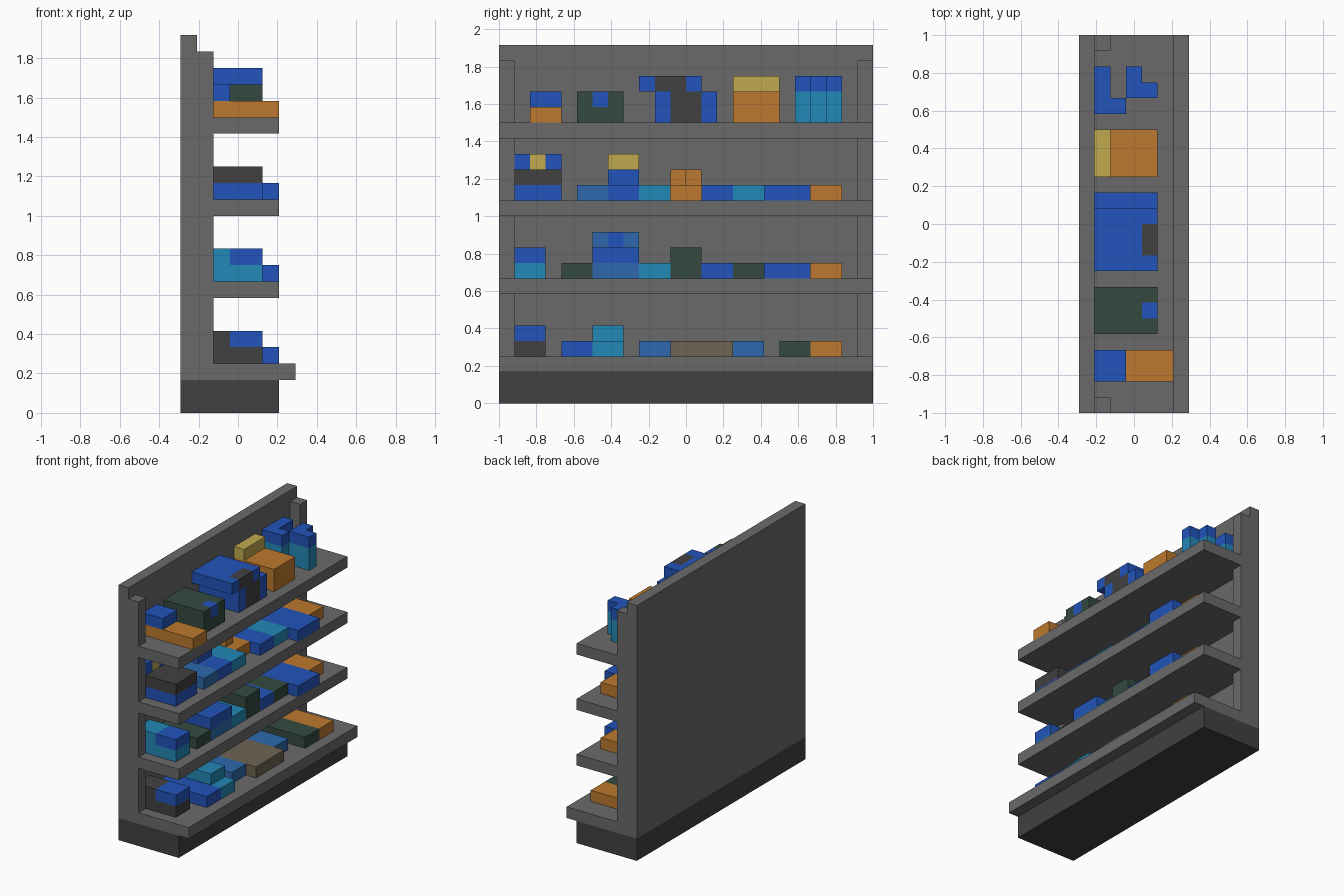
import bpy

cube = bpy.data.objects.get("Cube")
if cube:
    bpy.data.objects.remove(cube)

UNIT = 1 / 12          # every part sits on one block grid
DEPTH, LENGTH = 7, 24


def linear(c):
    c /= 255
    return c / 12.92 if c <= 0.04045 else ((c + 0.055) / 1.055) ** 2.4


def material(name, *rgb):
    mat = bpy.data.materials.new(name)
    colour = [linear(c) for c in rgb] + [1]
    mat.diffuse_color = colour
    mat.use_nodes = True
    for node in mat.node_tree.nodes:
        if node.type == 'BSDF_PRINCIPLED':
            node.inputs["Base Color"].default_value = colour
    return mat


grey = material("shelf grey", 106, 106, 106)
dark = material("charcoal", 65, 65, 65)
blue = material("royal blue", 34, 84, 187)
cyan = material("cyan", 34, 137, 183)
sky = material("soft blue", 45, 105, 172)
orange = material("orange", 188, 121, 46)
yellow = material("mustard", 192, 170, 78)
green = material("deep green", 51, 74, 63)
brown = material("taupe", 110, 100, 82)


def box(name, mat, x, y, z):
    """Block from (start, end) pairs in grid units."""
    lows = [(x[0] - DEPTH / 2), (y[0] - LENGTH / 2), z[0]]
    size = [b - a for a, b in (x, y, z)]
    corners = [[(lo + s * bit) * UNIT for lo, s, bit in zip(lows, size, (i & 1, i >> 1 & 1, i >> 2))]
               for i in range(8)]
    faces = [(0, 2, 3, 1), (4, 5, 7, 6), (0, 1, 5, 4), (2, 6, 7, 3), (0, 4, 6, 2), (1, 3, 7, 5)]
    mesh = bpy.data.meshes.new(name)
    mesh.from_pydata(corners, [], faces)
    mesh.materials.append(mat)
    obj = bpy.data.objects.new(name, mesh)
    bpy.context.collection.objects.link(obj)
    return obj


def goods(name, mat, shelf, start, width, front=5, back=1, low=0, high=1):
    """Item standing on a shelf; low and high are heights above it."""
    return box(name, mat, (back, front), (start, start + width), (shelf + low, shelf + high))


# Frame
full = (0, LENGTH)
box("plinth", dark, (0, 6), full, (0, 2))
box("back_panel", grey, (0, 1), full, (2, 23))
box("bottom_shelf", grey, (1, 7), full, (2, 3))
for name, z in (("lower", 7), ("middle", 12), ("upper", 17)):
    box(name + "_shelf", grey, (1, 6), full, (z, z + 1))
for name, y in (("right", 0), ("left", LENGTH - 1)):
    for bottom, top in ((3, 7), (8, 12), (13, 17), (18, 22)):
        box(name + "_post", grey, (1, 2), (y, y + 1), (bottom, top))

BOTTOM, LOWER, MIDDLE, TOP = 3, 8, 13, 18

# Notched crates with a blue bundle on the two lowest shelves
for shelf, mat in ((BOTTOM, dark), (LOWER, cyan)):
    goods("end_crate", mat, shelf, 1, 2)
    goods("end_crate_back", mat, shelf, 1, 2, front=3, low=1, high=2)
    goods("end_bundle", blue, shelf, 1, 2, back=3, low=1, high=2)

# Bottom shelf
goods("blue_pack", blue, BOTTOM, 4, 2, front=6)
goods("cyan_pack", cyan, BOTTOM, 6, 2, front=6)
goods("cyan_pack_upper", cyan, BOTTOM, 6, 2, low=1, high=2)
goods("soft_blue_pack", sky, BOTTOM, 9, 2)
goods("taupe_mat", brown, BOTTOM, 11, 4, front=6)
goods("soft_blue_pack", sky, BOTTOM, 15, 2)
goods("green_pack", green, BOTTOM, 18, 2, front=6)
goods("orange_pack", orange, BOTTOM, 20, 2, front=6)

# Shared run of packs at the left end of the two middle shelves
for shelf, mat in ((LOWER, green), (MIDDLE, cyan)):
    goods("cyan_pack", cyan, shelf, 9, 2)
    goods("blue_pack", blue, shelf, 13, 2)
    goods("small_pack", mat, shelf, 15, 2)
    goods("wide_blue_pack", blue, shelf, 17, 3, front=6)
    goods("orange_pack", orange, shelf, 20, 2)

# Lower shelf
goods("green_pack", green, LOWER, 4, 2)
goods("soft_blue_box", sky, LOWER, 6, 3)
goods("blue_box", blue, LOWER, 6, 3, low=1, high=2)
for y, mat in ((6, sky), (7, blue), (8, sky)):
    goods("box_label", mat, LOWER, y, 1, front=2, low=2, high=3)
goods("green_box", green, LOWER, 11, 2, high=2)

# Middle shelf
goods("blue_case", blue, MIDDLE, 1, 3)
goods("dark_case", dark, MIDDLE, 1, 3, low=1, high=2)
for y, mat in ((1, blue), (2, yellow), (3, blue)):
    goods("case_label", mat, MIDDLE, y, 1, front=2, low=2, high=3)
goods("soft_blue_pack", sky, MIDDLE, 5, 2)
goods("blue_pack", blue, MIDDLE, 7, 2)
goods("blue_pack_upper", blue, MIDDLE, 7, 2, front=3, low=1, high=2)
goods("mustard_pack", yellow, MIDDLE, 7, 2, front=2, low=2, high=3)
goods("orange_steps", orange, MIDDLE, 11, 2, front=4)
goods("orange_step_mid", orange, MIDDLE, 11, 1, front=3, low=1, high=2)
goods("orange_step_back", orange, MIDDLE, 12, 1, front=2, low=1, high=2)

# Top shelf: tray, green box with a blue tag
goods("orange_tray", orange, TOP, 2, 2, front=6)
goods("tray_pack", blue, TOP, 2, 2, front=3, low=1, high=2)
goods("green_box_base", green, TOP, 5, 3)
goods("green_box_back", green, TOP, 5, 3, front=4, low=1, high=2)
for y, mat in ((5, green), (6, blue), (7, green)):
    goods("green_box_front", mat, TOP, y, 1, back=4, low=1, high=2)

# Large bag with a charcoal front pattern
goods("bag_body", blue, TOP, 10, 4, front=4, high=2)
goods("bag_lid", blue, TOP, 9, 4, front=4, low=2, high=3)
for y, width, mat in ((10, 1, blue), (11, 2, dark), (13, 1, blue)):
    goods("bag_front", mat, TOP, y, width, back=4, high=2)
for y, width, mat in ((9, 1, blue), (10, 2, dark), (12, 1, blue)):
    goods("bag_lid_front", mat, TOP, y, width, back=4, low=2, high=3)

# Orange box with a mustard ridge
goods("orange_box", orange, TOP, 15, 3, high=2)
goods("mustard_ridge", yellow, TOP, 15, 3, front=2, low=2, high=3)

# Two staggered cartons, cyan with blue caps
for back, front, y, width in ((1, 2, 20, 2), (1, 3, 19, 1), (3, 4, 21, 1), (3, 5, 20, 1)):
    goods("carton", cyan, TOP, y, width, front, back, high=2)
    goods("carton_cap", blue, TOP, y, width, front, back, low=2, high=3)
